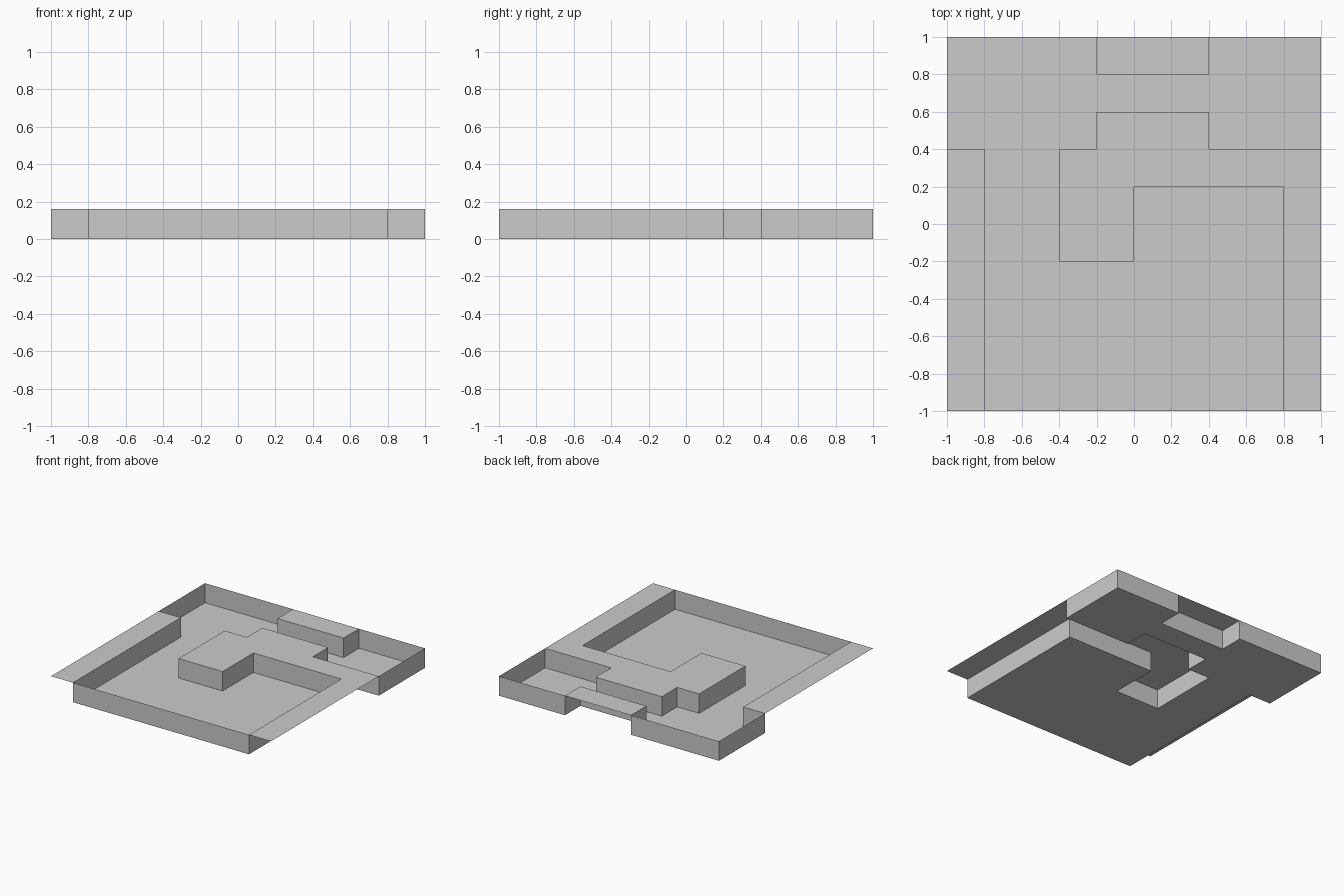
import bpy, bmesh

if "Cube" in bpy.data.objects:
    bpy.data.objects.remove(bpy.data.objects["Cube"])

N, CELL, H = 10, 0.2, 0.16

# Raised ground as grid-cell rectangles: x0, y0, x1, y1
RAISED = [
    (0, 0, 1, 7),    # left bank
    (4, 9, 7, 10),   # back bank
    (9, 0, 10, 7),   # right bank
    (3, 4, 5, 7),    # central peninsula
    (5, 6, 9, 7),
    (4, 7, 7, 8),
]


def is_low(i, j):
    inside = 0 <= i < N and 0 <= j < N
    return inside and not any(a <= i < c and b <= j < d for a, b, c, d in RAISED)


def point(i, j, z):
    return (i * CELL - 1, j * CELL - 1, z)


def cell(i, j, z):
    return [point(i + a, j + b, z) for a, b in ((0, 0), (1, 0), (1, 1), (0, 1))]


def build(name, quads):
    bm = bmesh.new()
    for q in quads:
        bm.faces.new([bm.verts.new(p) for p in q])
    bmesh.ops.remove_doubles(bm, verts=bm.verts, dist=0.001)
    bmesh.ops.dissolve_limit(bm, angle_limit=0.02, verts=bm.verts, edges=bm.edges)
    mesh = bpy.data.meshes.new(name)
    bm.to_mesh(mesh)
    bm.free()
    bpy.context.collection.objects.link(bpy.data.objects.new(name, mesh))


cells = [(i, j) for i in range(N) for j in range(N)]

# Sunken floor and raised ground, both open sheets
build("sunken_floor", [cell(i, j, 0) for i, j in cells if is_low(i, j)])
build("raised_ground", [cell(i, j, H) for i, j in cells if not is_low(i, j)])

# Walls around every border of the sunken floor, facing into the pit
SIDES = [((0, -1), (0, 0), (1, 0)), ((1, 0), (1, 0), (1, 1)),
         ((0, 1), (1, 1), (0, 1)), ((-1, 0), (0, 1), (0, 0))]
walls = []
for i, j in cells:
    for (di, dj), (ax, ay), (bx, by) in SIDES:
        if is_low(i, j) and not is_low(i + di, j + dj):
            a, b = (i + ax, j + ay), (i + bx, j + by)
            walls.append([point(*b, 0), point(*a, 0), point(*a, H), point(*b, H)])
build("pit_walls", walls)
